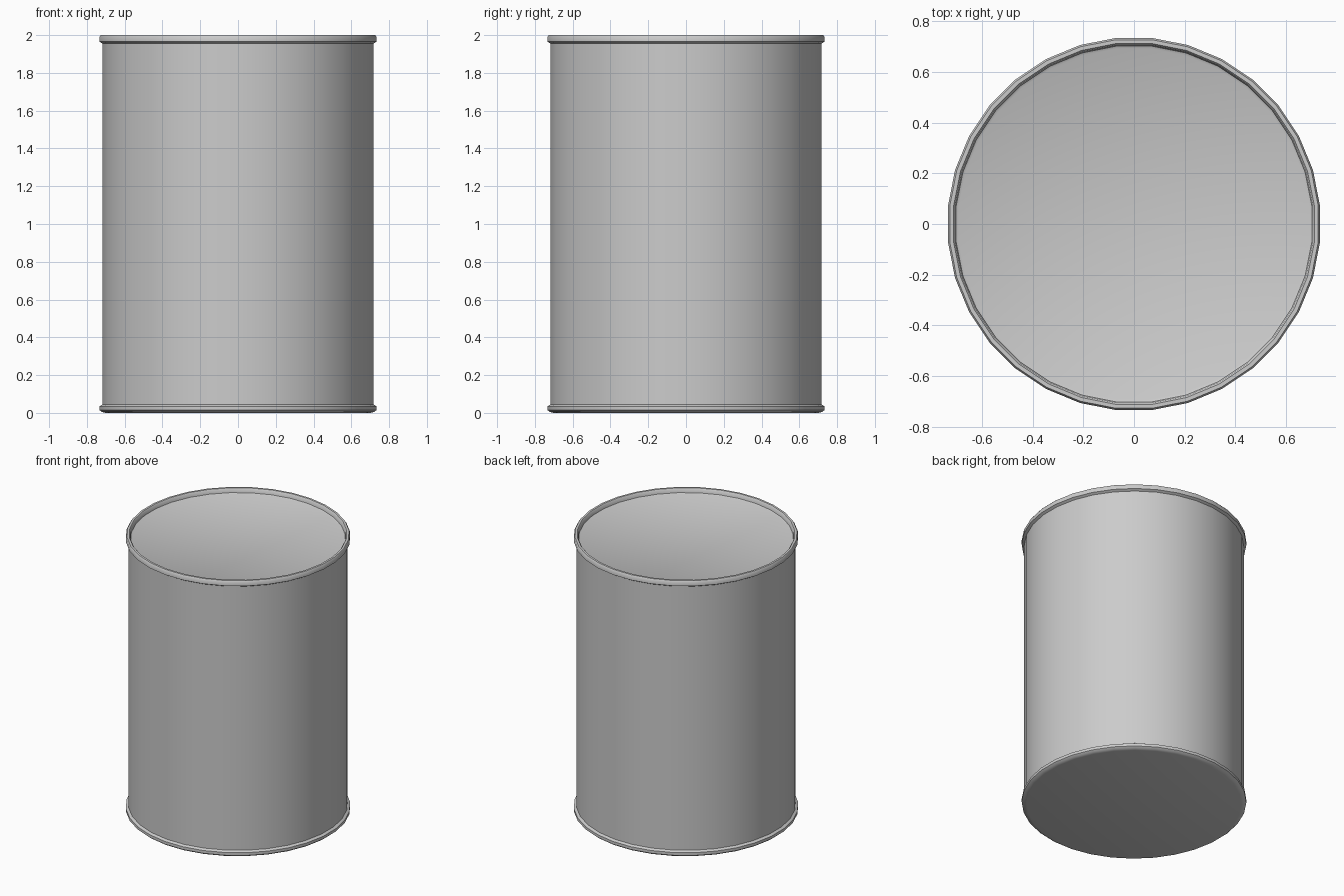
import bpy, bmesh, math

if "Cube" in bpy.data.objects:
    bpy.data.objects.remove(bpy.data.objects["Cube"])

SEGMENTS = 32

def lathe(name, profile):
    """Revolve (radius, z) points around z; open ends are capped with flat discs."""
    bm = bmesh.new()
    rings = []
    for r, z in profile:
        ring = []
        for i in range(SEGMENTS):
            a = 2 * math.pi * (i + 0.5) / SEGMENTS
            ring.append(bm.verts.new((r * math.cos(a), r * math.sin(a), z)))
        rings.append(ring)
    for low, high in zip(rings, rings[1:]):
        for i in range(SEGMENTS):
            j = (i + 1) % SEGMENTS
            bm.faces.new((low[i], low[j], high[j], high[i]))
    bm.faces.new(rings[0][::-1])
    bm.faces.new(rings[-1])
    bm.normal_update()
    mesh = bpy.data.meshes.new(name)
    bm.to_mesh(mesh)
    bm.free()
    obj = bpy.data.objects.new(name, mesh)
    bpy.context.collection.objects.link(obj)
    bpy.ops.object.select_all(action='DESELECT')
    obj.select_set(True)
    bpy.context.view_layer.objects.active = obj
    bpy.ops.object.shade_smooth_by_angle(angle=math.radians(40))
    return obj

# Closed can: flat base, rolled bottom rim, straight wall, rolled top rim, recessed lid
lathe("can", [
    (0.705, 0.0), (0.725, 0.005), (0.737, 0.015), (0.737, 0.035), (0.72, 0.045),
    (0.72, 1.955), (0.737, 1.965), (0.737, 1.99), (0.73, 2.0),
    (0.715, 2.0), (0.709, 1.993), (0.705, 1.97), (0.695, 1.965),
])
